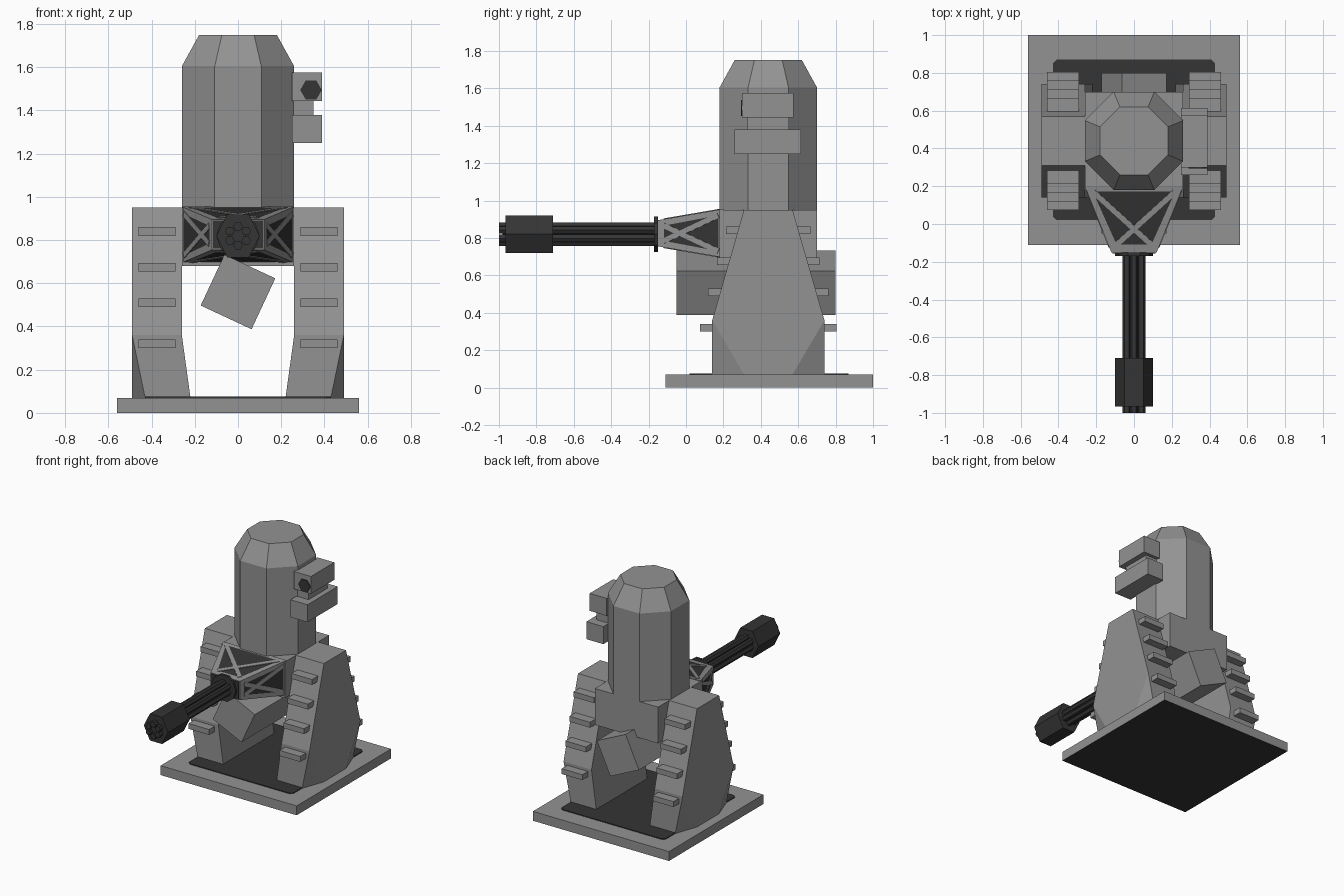
import bpy, bmesh, math
from mathutils import Matrix, Vector

cube = bpy.data.objects.get("Cube")
if cube:
    bpy.data.objects.remove(cube, do_unlink=True)


def material(name, value):
    m = bpy.data.materials.new(name)
    m.use_nodes = True
    colour = (value, value, value, 1)
    m.diffuse_color = colour
    m.node_tree.nodes["Principled BSDF"].inputs["Base Color"].default_value = colour
    return m


GREY = material("naval grey", 0.29)
DARK = material("gunmetal", 0.035)


def finish(name, bm, *mats):
    bmesh.ops.recalc_face_normals(bm, faces=bm.faces[:])
    mesh = bpy.data.meshes.new(name)
    bm.to_mesh(mesh)
    bm.free()
    for m in mats:
        mesh.materials.append(m)
    obj = bpy.data.objects.new(name, mesh)
    bpy.context.collection.objects.link(obj)
    return obj


def box(name, x, y, z, mat=GREY):
    """Box from (min, max) pairs."""
    bm = bmesh.new()
    bmesh.ops.create_cube(bm, size=1)
    for v in bm.verts:
        v.co = [(r[0] + r[1]) / 2 + c * (r[1] - r[0]) for r, c in zip((x, y, z), v.co)]
    return finish(name, bm, mat)


def hull(name, points, mat=GREY):
    bm = bmesh.new()
    for p in points:
        bm.verts.new(p)
    bmesh.ops.convex_hull(bm, input=bm.verts[:])
    bmesh.ops.dissolve_limit(bm, angle_limit=0.01, verts=bm.verts[:], edges=bm.edges[:])
    return finish(name, bm, mat)


def prism(name, sides, r, x, z, y0, y1, mat=DARK, stretch=1, turn=0.0):
    """Polygonal rod running along y."""
    pts = []
    for i in range(sides):
        a = turn + math.tau * i / sides
        for y in (y0, y1):
            pts.append((x + r * math.cos(a), y, z + r * stretch * math.sin(a)))
    return hull(name, pts, mat)


# Base slab with a dark underside, and the deck plate on it
base = box("base_slab", (-.56, .56), (-.11, 1), (0, .07))
base.data.materials.append(DARK)
for p in base.data.polygons:
    p.material_index = int(p.normal.z < -.5)
deck = []
for sx in (-1, 1):
    for y, inward in ((.02, .02), (.87, -.02)):
        for z in (.07, .076):
            deck += [(sx * .41, y, z), (sx * .43, y + inward, z)]
hull("deck_plate", deck, DARK)

# Side supports: chamfered foot, tapered upper part and steps front and back
MID = .44
for side, s in (("left", 1), ("right", -1)):
    foot, upper = [], []
    for d in (-1, 1):
        wide, narrow = MID + d * .30, MID + d * .13
        foot += [(s * .22, wide, .07), (s * .43, wide, .07), (s * .49, narrow, .07),
                 (s * .49, narrow, .32), (s * .49, wide, .36), (s * .26, wide, .36)]
        upper += [(s * x, wide, .36) for x in (.26, .49)]
        upper += [(s * x, narrow, .95) for x in (.26, .49)]
    hull(side + "_support_foot", foot)
    hull(side + "_support_upper", upper)
    for n, z in enumerate((.32, .51, .675, .84)):
        reach = .30 - .17 * max(0, z - .36) / .59
        for end, d in (("front", -1), ("back", 1)):
            box(f"{side}_{end}_step_{n + 1}", sorted((s * .29, s * .46)),
                sorted((MID + d * (reach - .03), MID + d * (reach + .065))), (z - .02, z + .02))

# Octagonal tower with a tapered cap
bm = bmesh.new()
rings = []
for r, z in ((.26, .94), (.26, 1.605), (.18, 1.75)):
    k = r / math.cos(math.pi / 8)
    rings.append([bm.verts.new((k * math.cos(a), MID + k * math.sin(a), z))
                  for a in (math.pi * (i + .5) / 4 for i in range(8))])
for lo, hi in zip(rings, rings[1:]):
    for i in range(8):
        j = (i + 1) % 8
        bm.faces.new((lo[i], lo[j], hi[j], hi[i]))
bm.faces.new(rings[0])
bm.faces.new(rings[-1])
finish("tower", bm, GREY)

# Cradle carrying the tower between the supports
box("cradle", (-.26, .26), (.18, .70), (.68, .95))

# Tilted ammunition box under the cradle
ammo = box("ammunition_box", (-.13, .13), (-.05, .80), (-.13, .13))
ammo.data.transform(Matrix.Translation((0, 0, .56)) @ Matrix.Rotation(math.radians(25), 4, 'Y'))

# Gun housing: tapered block with dark inset panels
bm = bmesh.new()
bmesh.ops.create_cube(bm, size=2)
for v in bm.verts:
    front = v.co.y < 0
    hx, hz = (.12, .07) if front else (.26, .13)
    v.co = (v.co.x * hx, -.15 if front else .20, .825 + v.co.z * hz)
bm.normal_update()
for f in [f for f in bm.faces if abs(f.normal.y) < .9]:
    flat = abs(f.normal.z) > .5
    bmesh.ops.inset_region(bm, faces=[f], thickness=.05 if flat else .045, depth=0)
    f.material_index = 1
panels = [(f.normal.copy(), [v.co.copy() for v in f.verts]) for f in bm.faces if f.material_index]
finish("gun_housing", bm, GREY, DARK)

# Crossed braces lying on the housing panels
for n, (normal, corners) in enumerate(panels):
    for k in (0, 1):
        a, b = corners[k], corners[k + 2]
        across = (b - a).cross(normal).normalized() * .014
        lift = normal * .004
        hull(f"housing_brace_{n * 2 + k + 1}",
             [p + w + h for p in (a, b) for w in (across, -across) for h in (lift, -lift)])

# Rotary gun: face plate, collar, barrel cluster and muzzle clamp
GZ = .82
box("housing_face_plate", (-.115, .115), (-.156, -.15), (.76, .89), DARK)
prism("gun_collar", 10, .1, 0, GZ, -.17, -.15)
prism("barrel_core", 6, .035, 0, GZ, -.98, -.16)
for i in range(6):
    a = math.tau * i / 6 + math.pi / 6
    prism(f"barrel_{i + 1}", 6, .022, .044 * math.cos(a), GZ + .044 * math.sin(a), -1, -.16)
prism("muzzle_clamp", 6, .1, 0, GZ, -.965, -.71, stretch=1.15)

# Sensor boxes on the left of the tower
box("upper_sensor", (.25, .39), (.30, .575), (1.445, 1.575))
box("sensor_bracket", (.25, .35), (.33, .55), (1.37, 1.455))
box("lower_sensor", (.25, .39), (.26, .615), (1.25, 1.38))
prism("sensor_lens", 6, .05, .338, 1.495, .294, .30)
